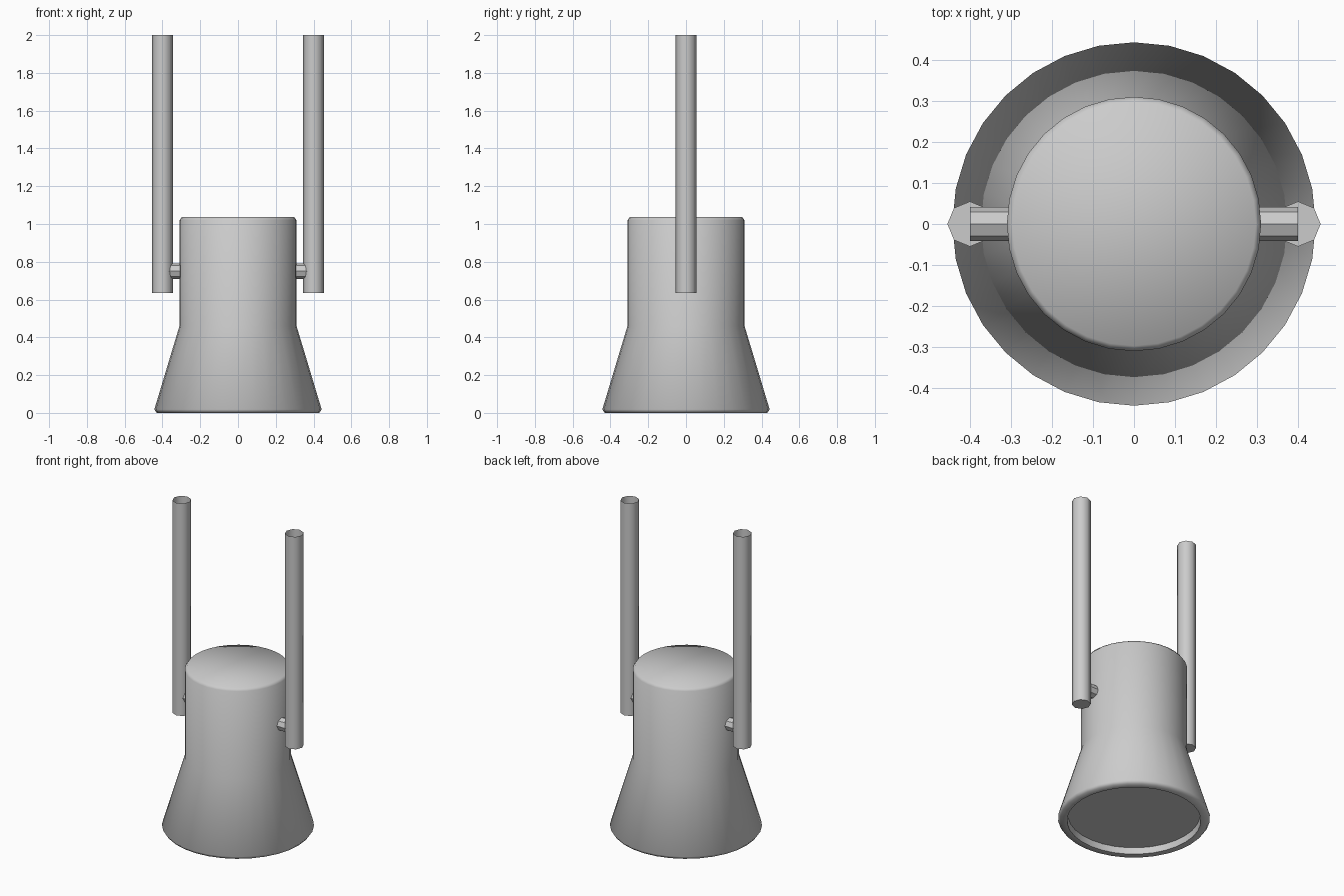
import bpy, bmesh, math
from mathutils import Matrix

if "Cube" in bpy.data.objects:
    bpy.data.objects.remove(bpy.data.objects["Cube"])


def finish(bm, name, angle=None):
    mesh = bpy.data.meshes.new(name)
    bm.to_mesh(mesh)
    bm.free()
    obj = bpy.data.objects.new(name, mesh)
    bpy.context.collection.objects.link(obj)
    if angle:
        bpy.ops.object.select_all(action='DESELECT')
        obj.select_set(True)
        bpy.context.view_layer.objects.active = obj
        bpy.ops.object.shade_smooth_by_angle(angle=math.radians(angle))
    return obj


def lathe(name, profile, sides, angle):
    """Stack rings of (radius, z) and close both ends with flat caps."""
    bm = bmesh.new()
    rings = [[bm.verts.new((r * math.cos(math.tau * i / sides),
                            r * math.sin(math.tau * i / sides), z))
              for i in range(sides)] for r, z in profile]
    for a, b in zip(rings, rings[1:]):
        for i in range(sides):
            j = (i + 1) % sides
            bm.faces.new((a[i], a[j], b[j], b[i]))
    bm.faces.new(rings[0][::-1])
    bm.faces.new(rings[-1])
    bm.normal_update()
    return finish(bm, name, angle)


def cylinder(radius, length, matrix, sides=8):
    bm = bmesh.new()
    bmesh.ops.create_cone(bm, cap_ends=True, segments=sides, radius1=radius,
                          radius2=radius, depth=length, matrix=matrix)
    return bm


# Flared body with softened rims and a shallow recess underneath
lathe("body", [(0.385, 0.04), (0.39, 0.0), (0.43, 0.0), (0.443, 0.018),
               (0.31, 0.46), (0.31, 1.02), (0.297, 1.037)], 32, 60)

for side, label in ((-1, "left"), (1, "right")):
    # Upright strap: closed at the bottom, open at the top
    z0, z1 = 0.635, 2.0
    bm = cylinder(0.055, z1 - z0, Matrix.Translation((side * 0.4, 0, (z0 + z1) / 2)))
    bm.normal_update()
    top = [f for f in bm.faces if f.normal.z > 0.9]
    bmesh.ops.delete(bm, geom=top, context='FACES_ONLY')
    finish(bm, label + "_upright", 60)

    # Faceted pivot pin joining the body to the upright
    x0, x1 = 0.29, 0.4
    turn = Matrix.Rotation(math.pi / 2, 4, 'Y')
    bm = cylinder(0.041, x1 - x0,
                  Matrix.Translation((side * (x0 + x1) / 2, 0, 0.75)) @ turn)
    finish(bm, label + "_pivot_pin")
